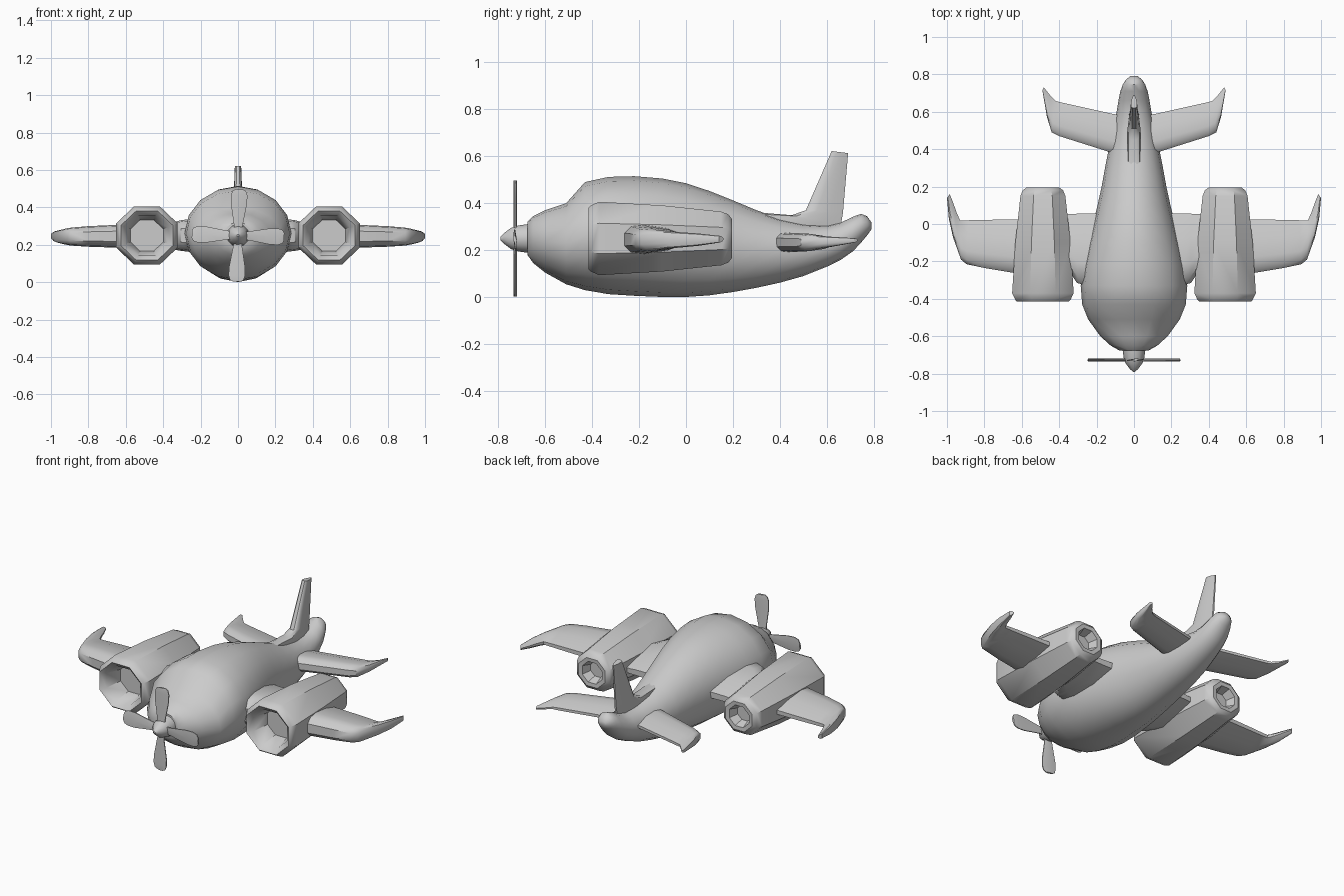
import bpy, bmesh
from math import sin, cos, pi
from mathutils import Vector, Matrix


def finish(name, bm, angle=40, mirror=False):
    bmesh.ops.recalc_face_normals(bm, faces=bm.faces[:])
    me = bpy.data.meshes.new(name)
    bm.to_mesh(me)
    bm.free()
    ob = bpy.data.objects.new(name, me)
    bpy.context.collection.objects.link(ob)
    if mirror:
        ob.modifiers.new("mirror", 'MIRROR').use_mirror_merge = False
    bpy.ops.object.select_all(action='DESELECT')
    ob.select_set(True)
    bpy.context.view_layer.objects.active = ob
    bpy.ops.object.shade_smooth_by_angle(angle=angle * pi / 180)
    return ob


def loft(name, rings, **kw):
    """Skin a list of equal closed rings and cap both ends."""
    bm = bmesh.new()
    vs = [[bm.verts.new(p) for p in r] for r in rings]
    n = len(vs[0])
    for a, b in zip(vs, vs[1:]):
        for i in range(n):
            j = (i + 1) % n
            bm.faces.new((a[i], a[j], b[j], b[i]))
    bm.faces.new(vs[0])
    bm.faces.new(vs[-1])
    return finish(name, bm, **kw)


def ring(x, y, z, rx, rz, n, phase=0.0):
    return [(x + rx * cos(2 * pi * (i + phase) / n), y,
             z + rz * sin(2 * pi * (i + phase) / n)) for i in range(n)]


# airfoil outline: chord fraction, thickness fraction
FOIL = [(0, .45), (.1, .9), (.3, 1), (.65, .75), (1, .2)]


def foil(lead, trail, h, up):
    a, b, u = Vector(lead), Vector(trail), Vector(up)
    top = [a.lerp(b, t) + u * h * k for t, k in FOIL]
    low = [a.lerp(b, t) - u * h * k for t, k in reversed(FOIL)]
    return top + low


# fuselage: y, bottom, top, half width
body = [(-.675, .18, .32, .08), (-.65, .145, .345, .125), (-.60, .105, .37, .18),
        (-.51, .055, .40, .245), (-.43, .03, .49, .277), (-.33, .013, .512, .285),
        (-.22, .006, .515, .272), (-.1, .001, .505, .245), (0, .001, .485, .22),
        (.1, .008, .452, .195), (.2, .022, .412, .173), (.3, .04, .37, .155),
        (.4, .062, .335, .135), (.5, .09, .312, .115), (.6, .13, .305, .093),
        (.66, .16, .318, .083), (.71, .195, .342, .073), (.745, .232, .355, .06),
        (.77, .262, .345, .045), (.79, .29, .318, .02)]
loft("fuselage", [ring(0, y, (b + t) / 2, w, (t - b) / 2, 16) for y, b, t, w in body])

# spinner
loft("spinner", [ring(0, y, .25, r, r, 12) for y, r in
                 [(-.64, .065), (-.68, .06), (-.715, .055), (-.745, .045),
                  (-.775, .022), (-.79, .006)]])

# propeller blades: radius, half width
for k in range(4):
    rot = Matrix.Translation((0, -.727, .25)) @ Matrix.Rotation(k * pi / 2 + .03, 4, 'Y')
    rings = []
    for r, w in [(.02, .022), (.06, .024), (.17, .043), (.215, .044), (.238, .036), (.247, .02)]:
        rings.append([rot @ Vector((sx * w, sy * .007 + sx * .003, r))
                      for sx, sy in [(-1, -.4), (0, -1), (1, -.4), (1, .4), (0, 1), (-1, .4)]])
    loft("propeller_blade", rings)

# engine nacelles: hollow eight-sided tubes with recessed intake and exhaust
pod = [(-.29, .095), (-.39, .12), (-.415, .15), (-.405, .16), (-.37, .178), (-.1, .16),
       (.15, .13), (.18, .117), (.195, .095), (.193, .07), (.14, .05)]
loft("engine_nacelle", [ring(.487, y, .25, r, r * .95, 8, .5) for y, r in pod], mirror=True)

# wings: leading x, y, trailing x, y, centre z, half thickness
wing = [(.12, -.29, .12, .06, .25, .09), (.27, -.325, .25, .055, .25, .087),
        (.305, -.315, .30, .055, .25, .082), (.335, -.27, .335, .054, .248, .075),
        (.62, -.265, .62, .025, .246, .062), (.80, -.235, .80, .022, .245, .055),
        (.895, -.215, .885, .02, .244, .048), (.925, -.19, .93, .02, .244, .042),
        (.968, -.07, .95, .065, .244, .033), (.99, .03, .967, .115, .245, .026),
        (1.0, .14, .985, .16, .247, .014)]
loft("wing", [foil((a, b, z), (c, d, z), h, (0, 0, 1)) for a, b, c, d, z, h in wing], mirror=True)

# tailplane
tail = [(.03, .36, .03, .575, .233, .042), (.14, .388, .12, .59, .233, .041),
        (.40, .47, .39, .65, .233, .037), (.44, .49, .42, .658, .234, .031),
        (.465, .57, .45, .69, .236, .022), (.49, .715, .482, .73, .242, .009)]
loft("tailplane", [foil((a, b, z), (c, d, z), h, (0, 0, 1)) for a, b, c, d, z, h in tail], mirror=True)

# tail fin with low dorsal ridge: leading y, z, trailing y, z, half thickness
fin = [(.29, .33, .64, .24, .034), (.29, .362, .655, .27, .034), (.45, .349, .66, .31, .034),
       (.51, .37, .668, .36, .027), (.62, .622, .69, .613, .017)]
loft("tail_fin", [foil((0, a, b), (0, c, d), h, (1, 0, 0)) for a, b, c, d, h in fin])
